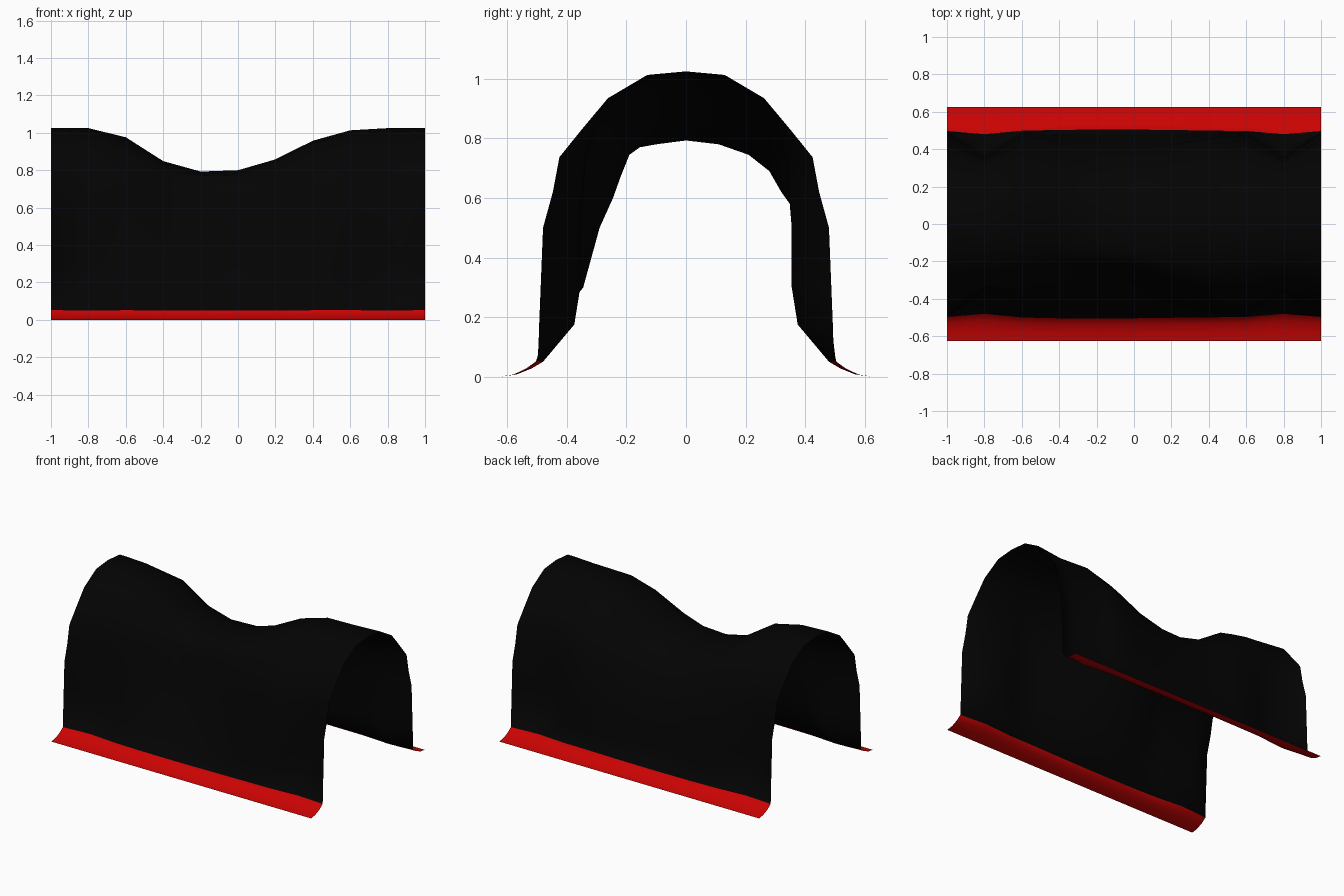
import bpy

cube = bpy.data.objects.get("Cube")
if cube:
    bpy.data.objects.remove(cube, do_unlink=True)


def make_material(name, colour):
    mat = bpy.data.materials.new(name)
    mat.use_nodes = True
    mat.diffuse_color = colour
    mat.node_tree.nodes["Principled BSDF"].inputs["Base Color"].default_value = colour
    return mat


black = make_material("black cloth", (0.001, 0.001, 0.001, 1))
red = make_material("red trim", (0.6, 0.001, 0.001, 1))

# Half profiles (distance from centre, height), ridge to trim
END = [(0, 1.025), (.13, 1.013), (.262, .935), (.35, .83), (.425, .737), (.447, .62),
       (.48, .5), (.488, .3), (.493, .175), (.497, .052)]
PINCH = [(0, 1.025), (.13, 1.005), (.24, .93), (.3, .83), (.337, .737), (.345, .62),
         (.355, .5), (.355, .3), (.375, .175), (.48, .05)]
WAIST_FRONT = [(0, .793), (.10, .78), (.155, .77), (.19, .745), (.22, .67), (.245, .6),
               (.29, .5), (.345, .3), (.44, .175), (.505, .05)]
WAIST_BACK = [(0, .793), (.11, .78), (.21, .745), (.28, .69), (.32, .62), (.345, .585),
              (.40, .5), (.44, .3), (.47, .175), (.505, .05)]
# Trim rows: share of the way out to the hem, and height
FLARE = [(.27, .027), (.62, .007), (1, 0)]
HEM = .625

# How far each cross-section sinks, and narrows at the front, towards the waist
DIP = [0, 0, .21, .76, 1, .97, .72, .29, .05, 0, 0]
FRONT_DIP = [0, 0, .35, .9, 1, .9, .55, .25, .05, 0, 0]
PINCHED = (1, len(DIP) - 2)


def half_section(index, waist, narrowing):
    if index in PINCHED:
        points = list(PINCH)
    else:
        sink, narrow = DIP[index], narrowing[index]
        points = [(ya + (yb - ya) * narrow, za + (zb - za) * sink)
                  for (ya, za), (yb, zb) in zip(END, waist)]
    edge = points[-1][0]
    return points + [(edge + (HEM - edge) * f, z) for f, z in FLARE]


# Saddle-shaped draped sheet: a grid of cross-sections along x
verts, faces = [], []
for i in range(len(DIP)):
    x = -1 + 2 * i / (len(DIP) - 1)
    front = [(x, -y, z) for y, z in half_section(i, WAIST_FRONT, FRONT_DIP)]
    back = [(x, y, z) for y, z in half_section(i, WAIST_BACK, DIP)]
    section = front[::-1] + back[1:]
    verts += section
width = len(section)
for i in range(len(DIP) - 1):
    for j in range(width - 1):
        a = i * width + j
        faces.append((a, a + width, a + width + 1, a + 1))

mesh = bpy.data.meshes.new("draped_sheet")
mesh.from_pydata(verts, [], faces)
mesh.materials.append(black)
mesh.materials.append(red)

# Flared bottom strips are red
for face in mesh.polygons:
    face.use_smooth = True
    column = face.index % (width - 1)
    if min(column, width - 2 - column) < len(FLARE):
        face.material_index = 1
mesh.update()

sheet = bpy.data.objects.new("draped_sheet", mesh)
bpy.context.collection.objects.link(sheet)
